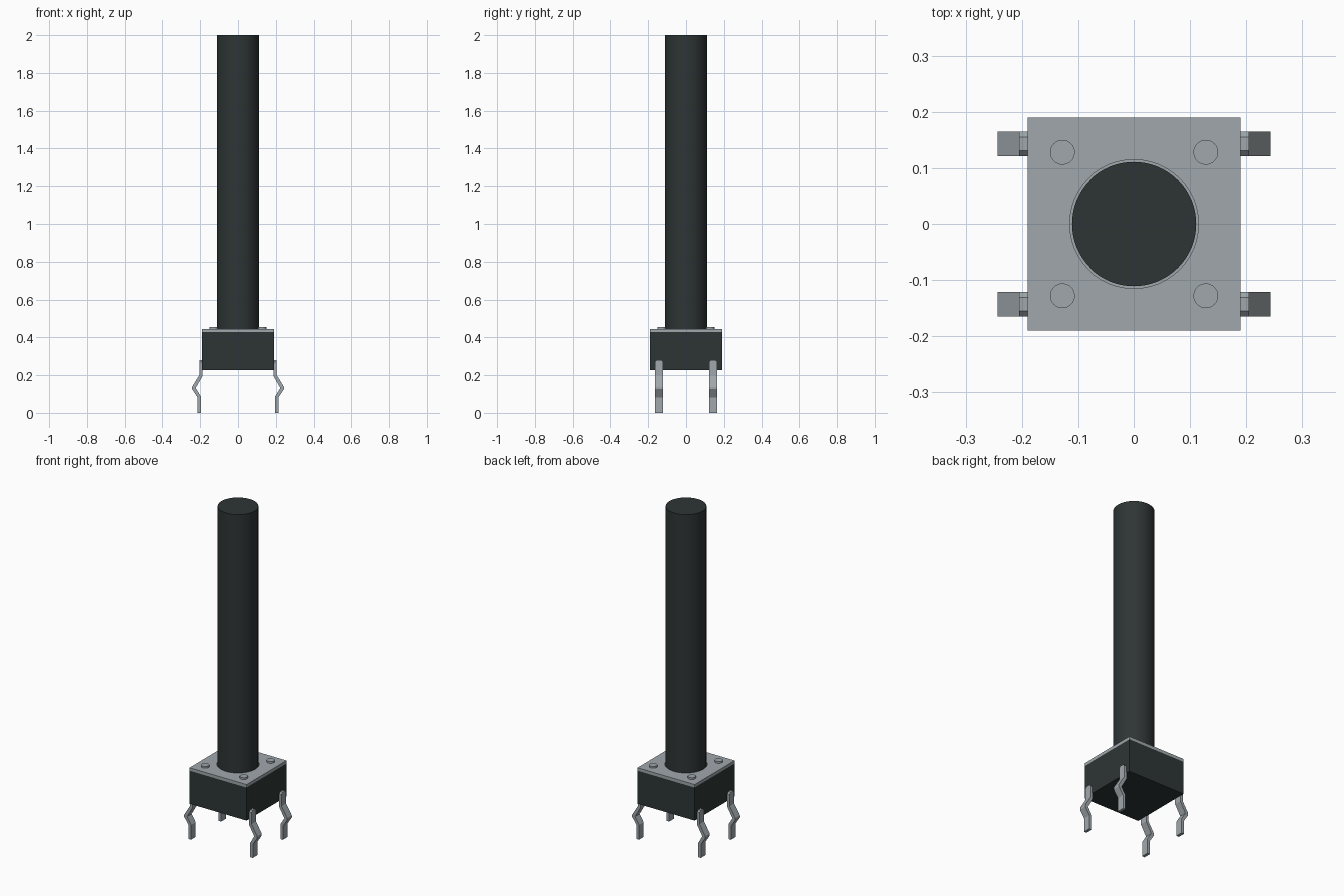
import bpy, bmesh

if "Cube" in bpy.data.objects:
    bpy.data.objects.remove(bpy.data.objects["Cube"])


def material(name, rgb):
    m = bpy.data.materials.new(name)
    m.diffuse_color = (*rgb, 1)
    m.use_nodes = True
    m.node_tree.nodes["Principled BSDF"].inputs["Base Color"].default_value = m.diffuse_color
    return m


black = material("black plastic", (0.027, 0.036, 0.035))
metal = material("grey metal", (0.35, 0.39, 0.41))


def finish(ob, name, mat):
    ob.name = name
    ob.data.materials.append(mat)
    return ob


def box(name, mat, half, z0, z1):
    bpy.ops.mesh.primitive_cube_add(size=1, location=(0, 0, (z0 + z1) / 2))
    ob = bpy.context.object
    ob.scale = (2 * half, 2 * half, z1 - z0)
    bpy.ops.object.transform_apply(location=False, rotation=False, scale=True)
    return finish(ob, name, mat)


def cylinder(name, mat, r, z0, z1, x=0, y=0, sides=64):
    bpy.ops.mesh.primitive_cylinder_add(vertices=sides, radius=r, depth=z1 - z0,
                                        location=(x, y, (z0 + z1) / 2))
    ob = finish(bpy.context.object, name, mat)
    bpy.ops.object.shade_smooth_by_angle()
    return ob


# Housing, cover plate with a shallow round recess, and long plunger
box("housing", black, 0.19, 0.228, 0.427)
plate = box("cover_plate", metal, 0.19, 0.427, 0.445)
cutter = cylinder("recess_cutter", metal, 0.115, 0.435, 0.5)
cutter.hide_render = True
cutter.hide_set(True)
recess = plate.modifiers.new("recess", 'BOOLEAN')
recess.operation = 'DIFFERENCE'
recess.solver = 'EXACT'
recess.object = cutter
cylinder("plunger", black, 0.111, 0.434, 2.0)

# Leg side profile: outer edge from top to bottom, then inner edge back up
PROFILE = [(0.205, 0.280), (0.205, 0.200), (0.243, 0.138), (0.243, 0.126),
           (0.214, 0.082), (0.214, 0.0), (0.197, 0.0), (0.197, 0.088),
           (0.224, 0.132), (0.188, 0.194), (0.188, 0.280)]
HALF = 0.022


def leg(name, sx, y):
    bm = bmesh.new()
    face = bm.faces.new([bm.verts.new((sx * x, y - HALF, z)) for x, z in PROFILE])
    ext = bmesh.ops.extrude_face_region(bm, geom=[face])
    bmesh.ops.translate(bm, vec=(0, 2 * HALF, 0),
                        verts=[v for v in ext["geom"] if isinstance(v, bmesh.types.BMVert)])
    # clipped top corners
    corners = [e for e in bm.edges if all(v.co.z > 0.27 for v in e.verts)
               and abs(e.verts[0].co.y - e.verts[1].co.y) < 1e-5]
    bmesh.ops.bevel(bm, geom=corners, offset=0.01, segments=1, affect='EDGES')
    bmesh.ops.recalc_face_normals(bm, faces=bm.faces)
    mesh = bpy.data.meshes.new(name)
    bm.to_mesh(mesh)
    bm.free()
    ob = bpy.data.objects.new(name, mesh)
    bpy.context.collection.objects.link(ob)
    finish(ob, name, metal)


# Four corner rivets and four bent legs
for sx, side in ((-1, "left"), (1, "right")):
    for sy, end in ((-1, "front"), (1, "back")):
        cylinder(f"rivet_{end}_{side}", metal, 0.022, 0.44, 0.456,
                 sx * 0.128, sy * 0.128, 32)
        leg(f"leg_{end}_{side}", sx, sy * 0.143)
